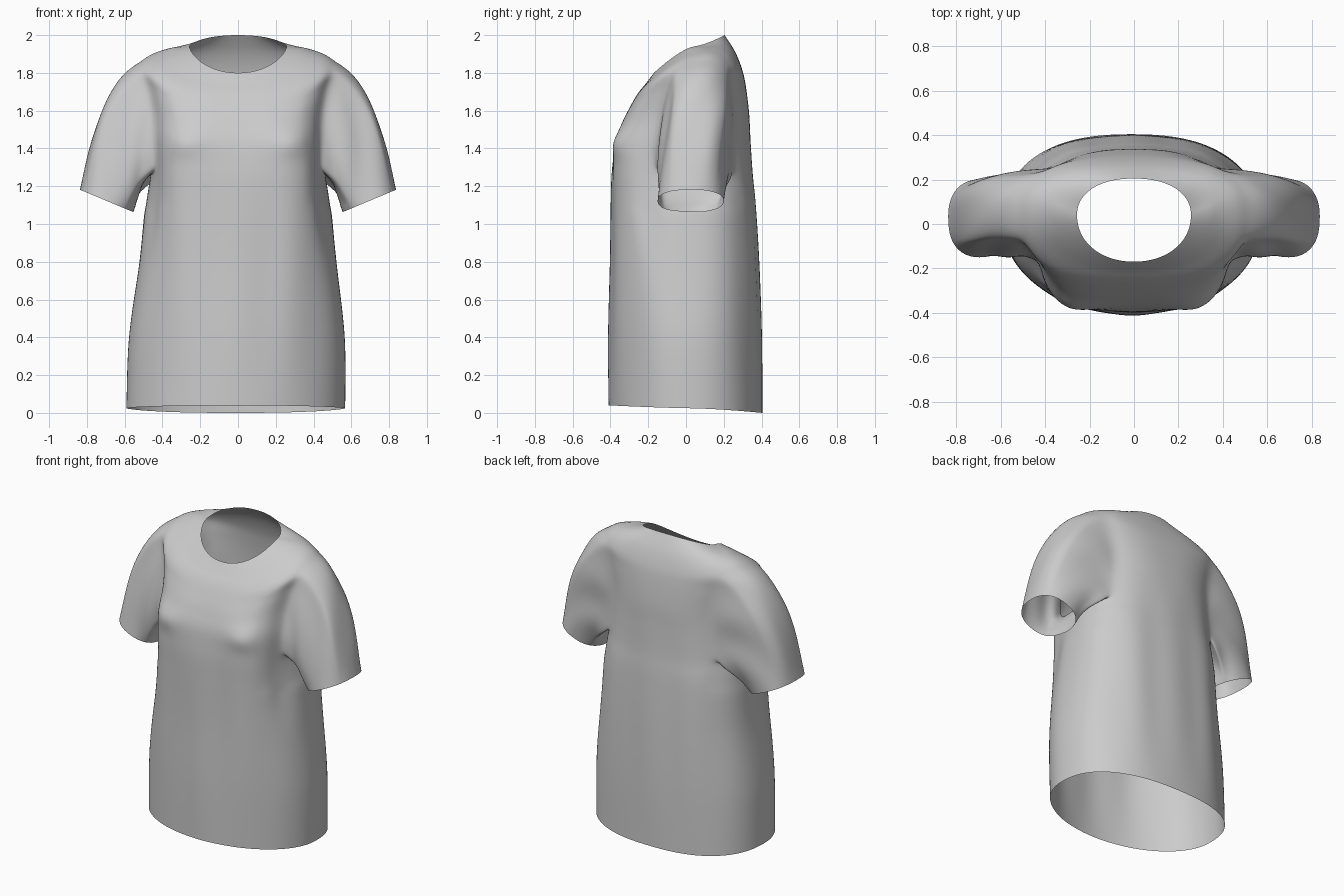
import bpy, bmesh
from math import sin, cos, pi, atan2, exp
from mathutils import Vector

if "Cube" in bpy.data.objects:
    bpy.data.objects.remove(bpy.data.objects["Cube"])

COLS, STEPS, SLEEVE_ROWS = 64, 6, 18
ARMPIT, SHOULDER = 4, 8          # ring numbers bounding the armhole

# Rings from hem to neck: half width, side y, front y, back y,
# front z, side z, back z, front squareness, back squareness
RINGS = [
    (.58, 0, -.41, .405, .04, .025, 0, 2, 2.4),
    (.572, 0, -.41, .4, .4, .4, .4, 2.1, 2.4),
    (.522, .02, -.4, .385, .8, .8, .8, 2.5, 2.5),
    (.492, .05, -.397, .367, 1.1, 1.1, 1.1, 2.9, 2.5),
    (.465, .06, -.395, .352, 1.3, 1.27, 1.26, 3.4, 2.4),
    (.45, .06, -.388, .342, 1.43, 1.42, 1.43, 3.6, 2.4),
    (.45, .06, -.35, .335, 1.53, 1.59, 1.58, 3.2, 2.4),
    (.48, .06, -.3, .317, 1.62, 1.75, 1.73, 2.9, 2.5),
    (.51, .07, -.257, .297, 1.69, 1.867, 1.82, 2.7, 2.5),
    (.4, .08, -.212, .26, 1.745, 1.925, 1.912, 2.4, 2.4),
    (.257, .04, -.17, .205, 1.8, 1.94, 2, 2.1, 2.2),
]


def spline(a, b, c, d, t):
    """Catmull-Rom value between b and c."""
    return b + t * ((c - a) + t * ((2 * a - 5 * b + 4 * c - d) + t * (3 * (b - c) + d - a))) / 2


def power(v, n):
    return (1 if v >= 0 else -1) * abs(v) ** (2 / n)


def bump(u, v=0):
    return exp(-u * u - v * v)


def ring_at(row):
    i, t = divmod(row / STEPS, 1)
    i = int(i)
    pick = [RINGS[min(max(i + k, 0), len(RINGS) - 1)] for k in (-1, 0, 1, 2)]
    return [spline(*vals, t) for vals in zip(*pick)]


def torso_point(row, col):
    w, ys, yf, yb, zf, zs, zb, nf, nb = ring_at(row)
    a = 2 * pi * col / COLS
    c, s = cos(a), sin(a)
    y_end, z_end, n = (yb, zb, nb) if s > 0 else (yf, zf, nf)
    p = Vector((w * power(c, n), ys + (y_end - ys) * abs(power(s, n)),
                zs + (z_end - zs) * abs(s) ** 1.3))
    # soft hanging folds, strongest in the middle of the height
    hang = max(0, sin(pi * min(p.z / 1.5, 1)))
    p.y += .006 * hang * s * cos(p.x * 22)
    if s < 0:
        # bust points, with the cloth a little slack between them
        p.y -= .018 * bump((abs(p.x) - .29) / .08, (p.z - 1.43) / .07)
        p.y += .018 * bump(p.x / .16, (p.z - 1.45) / .14)
        # tuck in the side behind the edge of the front panel
        p.x *= 1 - .07 * bump((p.y + .19) / .08, (p.z - 1.15) / .28)
    # the hem hangs slightly to one side
    p.x -= .012 * max(0, 1 - p.z / .8)
    return p


bm = bmesh.new()
rows = STEPS * (len(RINGS) - 1) + 1
grid = [[bm.verts.new(torso_point(r, c)) for c in range(COLS)] for r in range(rows)]

# Torso with an opening left for each arm
half = COLS // 2
arm_cols = {1: range(-3, 7), -1: range(half - 7, half + 3)}
arm_rows = range(ARMPIT * STEPS, SHOULDER * STEPS)
open_cols = {c % COLS for cols in arm_cols.values() for c in cols}
for r in range(rows - 1):
    for c in range(COLS):
        if r in arm_rows and c in open_cols:
            continue
        d = (c + 1) % COLS
        bm.faces.new((grid[r][c], grid[r][d], grid[r + 1][d], grid[r + 1][c]))


def add_sleeve(side):
    """Loft from the armhole edge to the sleeve hem."""
    cols = [c % COLS for c in arm_cols[side]]
    cols.append((cols[-1] + 1) % COLS)
    low, high = arm_rows[0], arm_rows[-1] + 1
    loop = [grid[low][c] for c in cols]
    loop += [grid[r][cols[-1]] for r in range(low + 1, high)]
    loop += [grid[high][c] for c in reversed(cols)]
    loop += [grid[r][cols[0]] for r in range(high - 1, low, -1)]
    chains = []
    for v in loop:
        a = v.co
        up = (a.z - 1.55) / .3
        phi = atan2((a.y - .06) / .2, up)
        across, around = power(cos(phi), 2.3), power(sin(phi), 2.3)
        hem = Vector((side * (.695 + .143 * across), .025 + .175 * around,
                      1.122 + .06 * across))
        top = min(max((up + 1) / 2, 0), 1)
        ctrl = a.lerp(hem, .4) + Vector((side * .1, 0, .15)) * top + Vector((0, .015, .03))
        out = Vector((side * cos(phi), sin(phi), 0))
        chain = [v]
        for k in range(1, SLEEVE_ROWS + 1):
            s = k / SLEEVE_ROWS
            p = a * (1 - s) ** 2 + ctrl * 2 * s * (1 - s) + hem * s * s
            p += out * (.01 * sin(pi * s) * sin(5 * phi + 7 * s))
            chain.append(bm.verts.new(p))
        chains.append(chain)
    for i, one in enumerate(chains):
        two = chains[(i + 1) % len(chains)]
        for k in range(SLEEVE_ROWS):
            bm.faces.new((one[k], two[k], two[k + 1], one[k + 1]))


for side in (1, -1):
    add_sleeve(side)

# Relax the cloth while keeping neck, cuffs and hem in place
bmesh.ops.delete(bm, geom=[v for v in bm.verts if not v.link_faces], context='VERTS')
inner = [v for v in bm.verts if not v.is_boundary and v.co.z > 1.1 and abs(v.co.x) > .36]
for _ in range(6):
    bmesh.ops.smooth_vert(bm, verts=inner, factor=.5, use_axis_x=True, use_axis_y=True, use_axis_z=True)
bmesh.ops.recalc_face_normals(bm, faces=bm.faces[:])

mesh = bpy.data.meshes.new("shirt")
bm.to_mesh(mesh)
bm.free()
shirt = bpy.data.objects.new("shirt", mesh)
bpy.context.collection.objects.link(shirt)

# Plain grey cloth
cloth = bpy.data.materials.new("grey_cloth")
cloth.use_nodes = True
grey = (.6, .6, .6, 1)
cloth.diffuse_color = grey
cloth.node_tree.nodes["Principled BSDF"].inputs["Base Color"].default_value = grey
mesh.materials.append(cloth)

bpy.context.view_layer.objects.active = shirt
shirt.select_set(True)
bpy.ops.object.shade_smooth()
sub = shirt.modifiers.new("soft_cloth", 'SUBSURF')
sub.levels = sub.render_levels = 1
